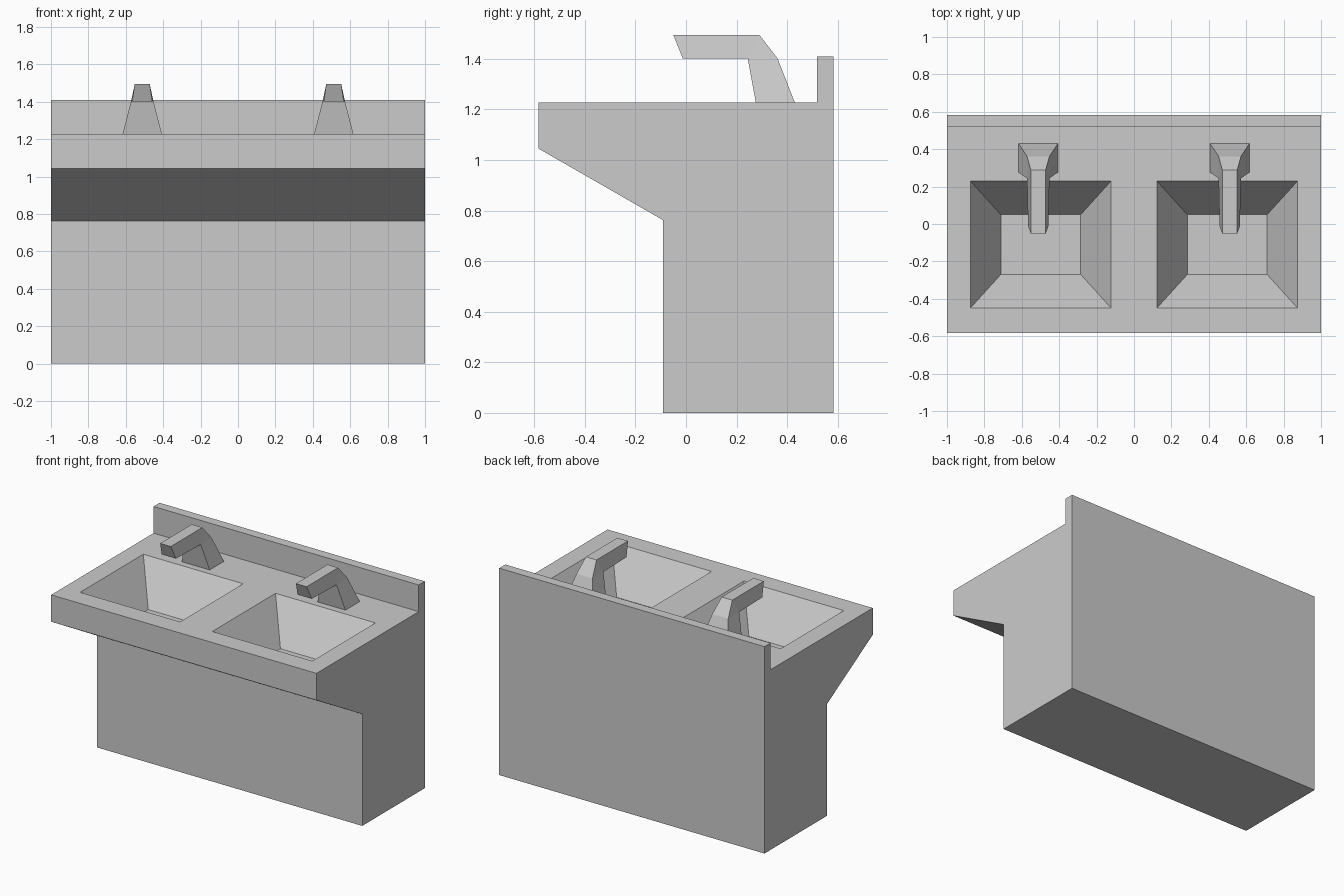
import bpy, bmesh

if "Cube" in bpy.data.objects:
    bpy.data.objects.remove(bpy.data.objects["Cube"])

TOP = 1.228      # counter height
BASIN_Z = 0.963  # basin floor height


def make_object(name, verts, faces):
    bm = bmesh.new()
    vs = [bm.verts.new(v) for v in verts]
    for f in faces:
        bm.faces.new([vs[i] for i in f])
    bmesh.ops.recalc_face_normals(bm, faces=bm.faces)
    mesh = bpy.data.meshes.new(name)
    bm.to_mesh(mesh)
    bm.free()
    obj = bpy.data.objects.new(name, mesh)
    bpy.context.collection.objects.link(obj)
    return obj


def extrude_profile(name, profile, cx, side_faces):
    """Side profile of (y, z, half width) points, spanned across x."""
    n = len(profile)
    verts = [(cx + s * w, y, z) for s in (-1, 1) for y, z, w in profile]
    faces = [(i, (i + 1) % n, (i + 1) % n + n, i + n) for i in range(n)]
    for f in side_faces:
        faces += [f, [i + n for i in reversed(f)]]
    return make_object(name, verts, faces)


def basin_cutter(name, s):
    """Tapered basin with a straight collar poking out above the counter."""
    rings = [(0.285, 0.712, -0.27, 0.05, BASIN_Z),
             (0.122, 0.875, -0.45, 0.23, TOP),
             (0.122, 0.875, -0.45, 0.23, TOP + 0.1)]
    verts = []
    for x0, x1, y0, y1, z in rings:
        verts += [(s * x0, y0, z), (s * x1, y0, z), (s * x1, y1, z), (s * x0, y1, z)]
    faces = [(0, 1, 2, 3), (8, 9, 10, 11)]
    for r in (0, 4):
        faces += [(r + i, r + (i + 1) % 4, r + 4 + (i + 1) % 4, r + 4 + i) for i in range(4)]
    return make_object(name, verts, faces)


# Cabinet with overhanging counter and backsplash
outline = [(-0.583, TOP), (-0.583, 1.045), (-0.09, 0.762), (-0.09, 0),
           (0.583, 0), (0.583, 1.41), (0.518, 1.41), (0.518, TOP)]
body = extrude_profile("sink_cabinet", [(y, z, 1.0) for y, z in outline], 0, [list(range(8))])

# Faucet profile, wider towards its foot
faucet = [(-0.05, 1.495, 0.04), (0.29, 1.495, 0.04), (0.362, 1.402, 0.06),
          (0.43, TOP, 0.105), (0.276, TOP, 0.105), (0.244, 1.402, 0.06),
          (-0.013, 1.402, 0.054)]
faucet_sides = [[0, 1, 5, 6], [1, 2, 5], [2, 3, 4, 5]]

for side, s in (("left", -1), ("right", 1)):
    # Basin recess
    cutter = basin_cutter(side + "_basin_cutter", s)
    mod = body.modifiers.new(side + "_basin", 'BOOLEAN')
    mod.operation = 'DIFFERENCE'
    mod.solver = 'EXACT'
    mod.object = cutter
    bpy.context.view_layer.objects.active = body
    bpy.ops.object.modifier_apply(modifier=mod.name)
    bpy.data.objects.remove(cutter)
    # Faucet
    extrude_profile(side + "_faucet", faucet, s * 0.512, faucet_sides)
